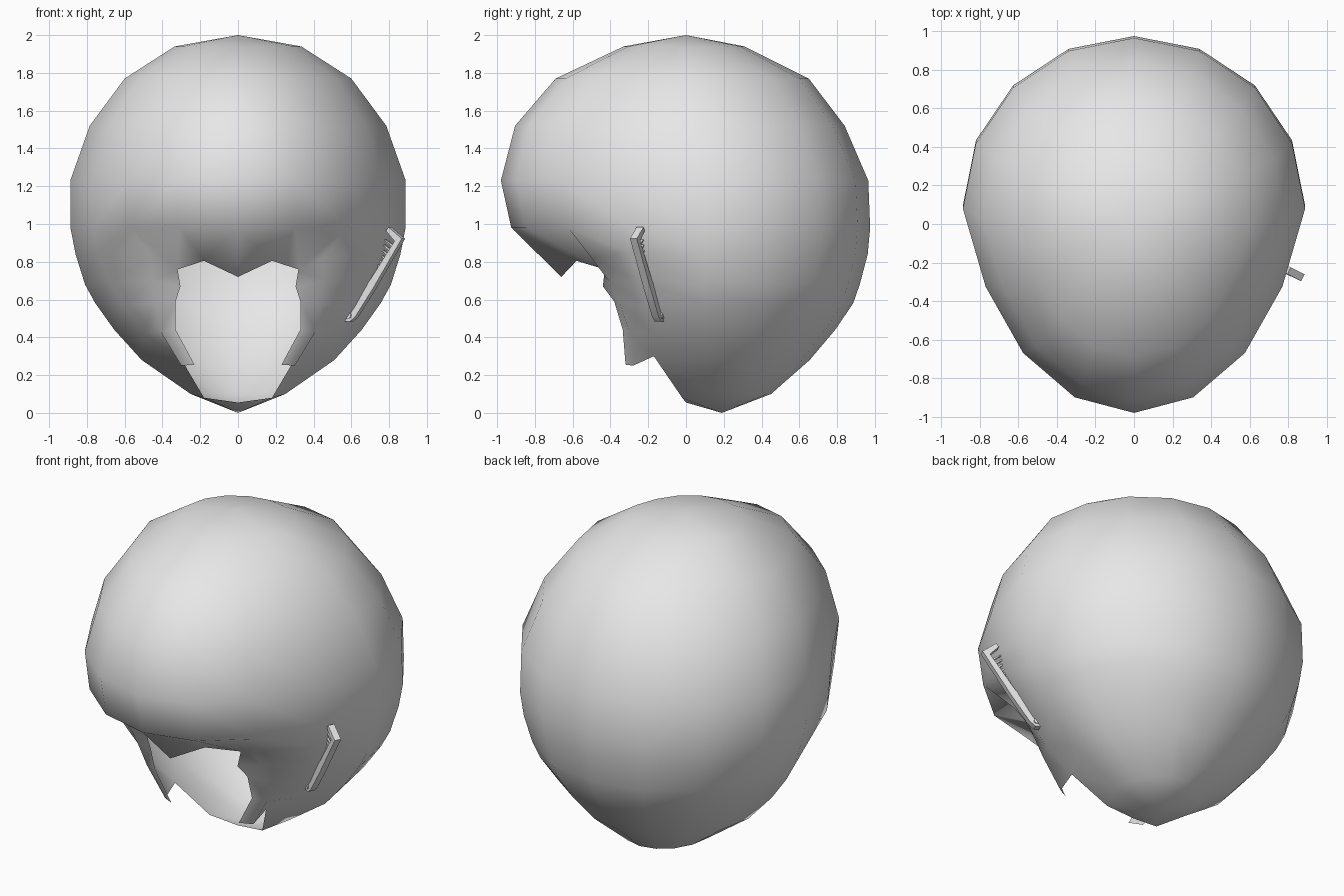
import bpy, bmesh, math
from mathutils import Vector

if "Cube" in bpy.data.objects:
    bpy.data.objects.remove(bpy.data.objects["Cube"])

grey = bpy.data.materials.new("soft grey")
grey.diffuse_color = (0.8, 0.8, 0.8, 1)
grey.use_nodes = True
grey.node_tree.nodes["Principled BSDF"].inputs["Base Color"].default_value = grey.diffuse_color


def finish(bm, name, angle):
    me = bpy.data.meshes.new(name)
    bm.to_mesh(me)
    bm.free()
    me.materials.append(grey)
    ob = bpy.data.objects.new(name, me)
    bpy.context.collection.objects.link(ob)
    bpy.ops.object.select_all(action='DESELECT')
    ob.select_set(True)
    bpy.context.view_layer.objects.active = ob
    bpy.ops.object.shade_smooth_by_angle(angle=math.radians(angle))
    return ob


# ---- hair shell: right half, mirrored ----
bm = bmesh.new()


def ring(z, w, f, b, cy, first=0):
    """Half ring from front (column 0) to back (column 8)."""
    out = {}
    for i in range(first, 9):
        t = math.pi * i / 8
        c = math.cos(t)
        x = w * math.sin(t) * (1 - 0.1 * math.sqrt(max(0, c)))
        y = cy - c * ((cy - f) if c > 0 else (b - cy))
        out[i] = bm.verts.new((0 if i in (0, 8) else x, y, z))
    return out


def face(*vs):
    bm.faces.new(vs)


# crown
top = bm.verts.new((0, 0, 2))
upper = [ring(*r) for r in (
    (1.94, .335, -.33, .31, 0), (1.77, .60, -.69, .65, 0), (1.52, .785, -.905, .84, .03),
    (1.23, .888, -.98, .965, .08), (.98, .887, -.925, .975, .1))]
for i in range(8):
    face(top, upper[0][i], upper[0][i + 1])
    for a, b in zip(upper, upper[1:]):
        face(a[i], b[i], b[i + 1], a[i + 1])

# back bowl with sideburn columns: inner edge, ridge, outer crease
lower = [ring(*r, first=4) for r in (
    (.84, .86, 0, .962, .1), (.68, .81, 0, .92, .1), (.58, .755, 0, .885, .1),
    (.44, .655, 0, .79, .1), (.28, .51, 0, .655, .12), (.1, .25, 0, .45, .15))]
burn = [((.32, -.43, .76), (.45, -.50, .82), (.75, -.30, .85)),
        ((.305, -.44, .67), (.45, -.41, .70), (.68, -.25, .70)),
        ((.33, -.38, .59), (.44, -.35, .58), (.61, -.21, .57)),
        ((.33, -.335, .44), (.41, -.30, .43), (.50, -.17, .42)),
        ((.23, -.32, .255), (.30, -.28, .25), (.31, -.17, .30))]
burn = [[bm.verts.new(p) for p in row] for row in burn]
for row, b in zip(lower, burn):
    row[3] = b[2]
lower[5][3] = bm.verts.new((.18, -.02, .08))
for a, b in zip([upper[-1]] + lower, lower):
    for i in range(3, 8):
        face(a[i], b[i], b[i + 1], a[i + 1])
for a, b in zip(burn, burn[1:]):
    for i in range(2):
        face(a[i], b[i], b[i + 1], a[i + 1])

# underside closing and chin rim
pole = bm.verts.new((0, .19, 0))
rim = bm.verts.new((0, .0, .055))
for i in range(3, 8):
    face(lower[5][i], pole, lower[5][i + 1])
face(lower[5][3], rim, pole)

# fringe with a centre point
u = upper[-1]
f0 = bm.verts.new((0, -.66, .72))
f1 = bm.verts.new((.18, -.58, .805))
face(u[0], f0, f1, u[1])
face(u[1], f1, burn[0][0], u[2])
face(u[2], burn[0][0], burn[0][1])
face(u[2], burn[0][1], burn[0][2], u[3])

bmesh.ops.recalc_face_normals(bm, faces=bm.faces)
back = max(bm.faces, key=lambda f: f.calc_center_median().y)
back.normal_update()
if back.normal.y < 0:
    bmesh.ops.reverse_faces(bm, faces=bm.faces)
hair = finish(bm, "hair", 75)
mirror = hair.modifiers.new("mirror", 'MIRROR')
mirror.use_clip = True

# ---- comb stuck in the side ----
T, B = Vector((.868, -.275, .91)), Vector((.595, -.145, .475))
U = (B - T).normalized()
V = Vector((-.08, .04, .045))
V = (V - U * V.dot(U)).normalized()
N = U.cross(V)


def plate(bm, outline, half):
    """Extruded plate from (along, across) points."""
    sides = [[bm.verts.new(T + U * s + V * d + N * h) for s, d in outline] for h in (-half, half)]
    n = len(outline)
    bm.faces.new(sides[0])
    bm.faces.new(sides[1][::-1])
    for i in range(n):
        j = (i + 1) % n
        bm.faces.new((sides[0][i], sides[1][i], sides[1][j], sides[0][j]))


bm = bmesh.new()
# spine, hooked end and handle
plate(bm, [(-.015, 0), (.30, -.012), (.48, -.012), (.52, .0), (.535, .025), (.525, .05),
           (.49, .06), (.45, .045), (.36, .045), (.32, .06), (.295, .05), (.285, .028),
           (.02, .028), (.005, .10), (-.02, .10)], .02)
# teeth
for k in range(9):
    s = .045 + k * .027
    plate(bm, [(s, .02), (s + .012, .02), (s + .009, .085), (s + .003, .085)], .008)
# rivet
plate(bm, [(.497 + .018 * math.cos(a * math.pi / 4), .025 + .018 * math.sin(a * math.pi / 4))
           for a in range(8)], .028)
bmesh.ops.recalc_face_normals(bm, faces=bm.faces)
finish(bm, "comb", 35)
